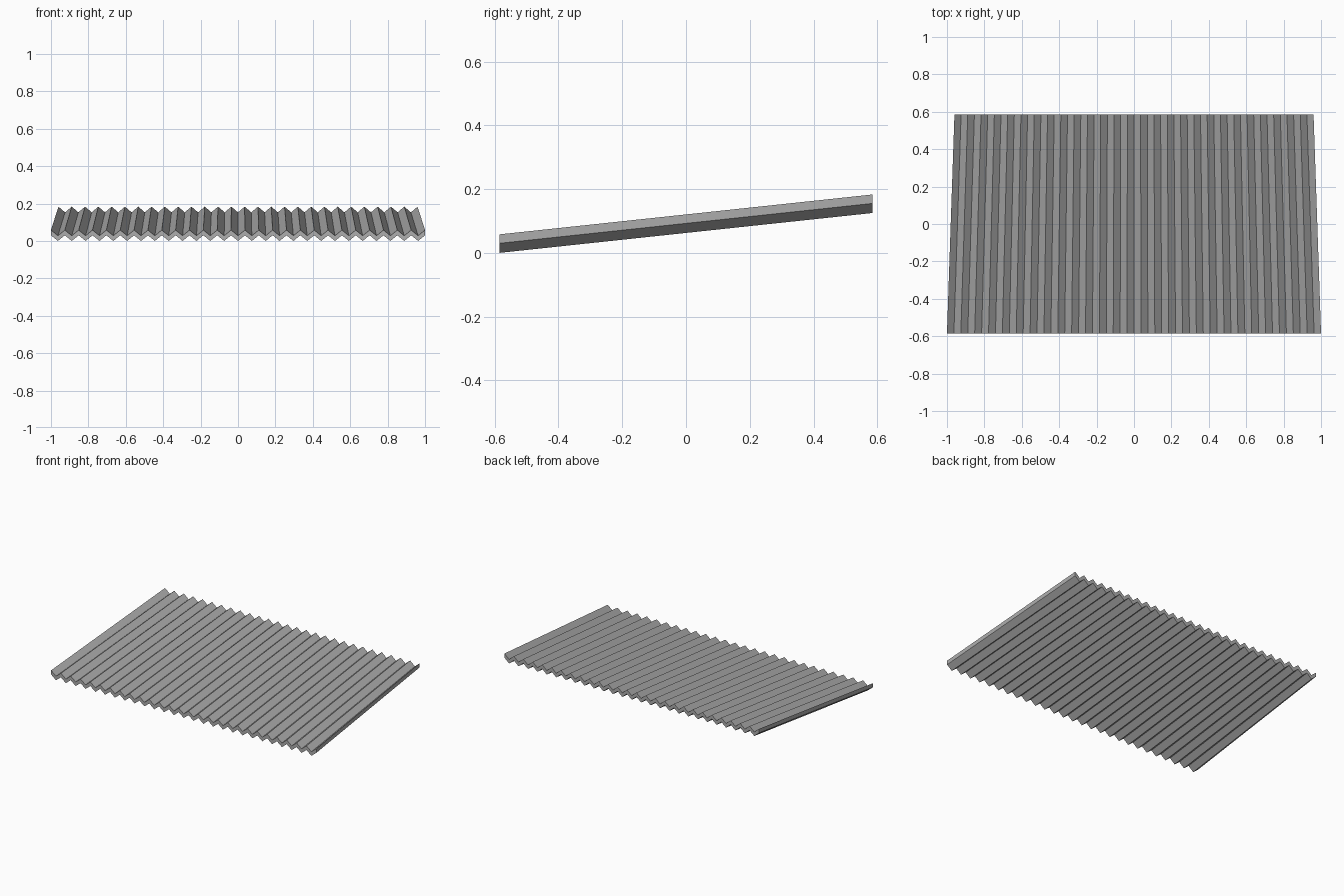
import bpy
import bmesh

if "Cube" in bpy.data.objects:
    bpy.data.objects.remove(bpy.data.objects["Cube"])

FOLDS = 27           # ridge-to-ridge folds across the width
THICK = 0.028        # vertical sheet thickness
DEPTH = 0.030        # ridge height above the valleys
# end sections: (y, half width, base height)
ENDS = [(-0.585, 1.0, 0.0), (0.585, 0.96, 0.125)]

# Galvanised metal
metal = bpy.data.materials.new("grey metal")
metal.diffuse_color = (0.42, 0.42, 0.42, 1)
metal.use_nodes = True
metal.node_tree.nodes["Principled BSDF"].inputs["Base Color"].default_value = metal.diffuse_color

# Corrugated roof sheet: zigzag section lofted between the low and high ends
bm = bmesh.new()
steps = FOLDS * 2
grid = {}
for e, (y, half, base) in enumerate(ENDS):
    for i in range(steps + 1):
        x = half * (2 * i / steps - 1)
        z = base + (DEPTH if i % 2 == 0 else 0)
        for layer in (0, 1):
            grid[e, i, layer] = bm.verts.new((x, y, z + layer * THICK))


def face(*keys):
    bm.faces.new([grid[k] for k in keys])


for i in range(steps):
    j = i + 1
    face((0, i, 1), (0, j, 1), (1, j, 1), (1, i, 1))  # top
    face((0, i, 0), (1, i, 0), (1, j, 0), (0, j, 0))  # underside
    face((0, i, 0), (0, j, 0), (0, j, 1), (0, i, 1))  # low end
    face((1, i, 0), (1, i, 1), (1, j, 1), (1, j, 0))  # high end
# side edges
face((0, 0, 0), (0, 0, 1), (1, 0, 1), (1, 0, 0))
face((0, steps, 0), (1, steps, 0), (1, steps, 1), (0, steps, 1))
bmesh.ops.recalc_face_normals(bm, faces=bm.faces)

mesh = bpy.data.meshes.new("corrugated_sheet")
bm.to_mesh(mesh)
bm.free()
mesh.materials.append(metal)
sheet = bpy.data.objects.new("corrugated_sheet", mesh)
bpy.context.collection.objects.link(sheet)
